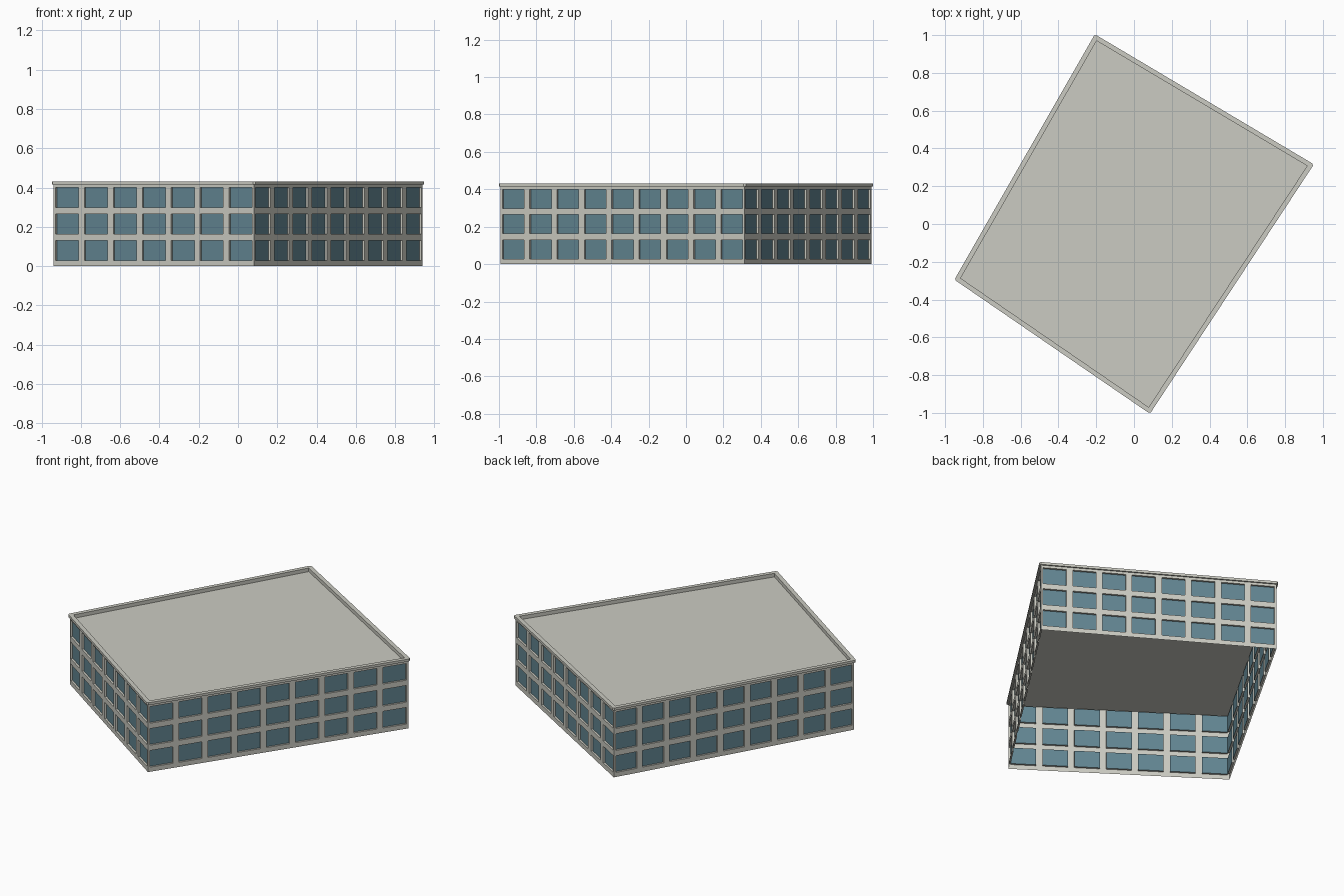
import bpy, bmesh
from mathutils import Vector
from mathutils.geometry import intersect_line_line_2d, intersect_line_line

cube = bpy.data.objects.get("Cube")
if cube:
    bpy.data.objects.remove(cube, do_unlink=True)


def material(name, rgb):
    m = bpy.data.materials.new(name)
    m.use_nodes = True
    m.diffuse_color = (*rgb, 1)
    m.node_tree.nodes["Principled BSDF"].inputs["Base Color"].default_value = (*rgb, 1)
    return m


STONE = material("pale stone", (0.60, 0.60, 0.54))
GLASS = material("blue grey glass", (0.122, 0.235, 0.285))

# Footprint corners, anticlockwise from the west corner
CORNERS = [Vector(p) for p in
           ((-0.939, -0.292, 0), (0.082, -0.992, 0), (0.9395, 0.313, 0), (-0.204, 0.992, 0))]
WALL_TOP, ROOF_Z, RIM_TOP = 0.415, 0.408, 0.43
OVERHANG, RIM_IN = 0.009, 0.016
MARGIN, GAP, RECESS = 0.012, 0.036, 0.012
ROWS = [(0.028, 0.13), (0.163, 0.265), (0.298, 0.4)]
UP = Vector((0, 0, 1))


def finish(bm, name):
    bmesh.ops.remove_doubles(bm, verts=bm.verts, dist=1e-5)
    me = bpy.data.meshes.new(name)
    bm.to_mesh(me)
    bm.free()
    me.materials.append(STONE)
    me.materials.append(GLASS)
    ob = bpy.data.objects.new(name, me)
    bpy.context.collection.objects.link(ob)
    return ob


def face(bm, points, mat=0):
    f = bm.faces.new([bm.verts.new(p) for p in points])
    f.material_index = mat


def outward(a, b):
    return (b - a).cross(UP).normalized()


# One facade: a grid of wall panels with recessed windows
def facade(name, a, b, count):
    bm = bmesh.new()
    length = (b - a).length
    along, normal = (b - a).normalized(), outward(a, b)
    width = (length - 2 * MARGIN - GAP * (count - 1)) / count
    us = [0]
    for i in range(count):
        start = MARGIN + i * (width + GAP)
        us += [start, start + width]
    us.append(length)
    zs = [0] + [z for row in ROWS for z in row] + [WALL_TOP]
    for i in range(len(us) - 1):
        for j in range(len(zs) - 1):
            quad = [a + along * u + UP * z for u, z in
                    ((us[i], zs[j]), (us[i + 1], zs[j]),
                     (us[i + 1], zs[j + 1]), (us[i], zs[j + 1]))]
            if i % 2 and j % 2:
                back = [p - normal * RECESS for p in quad]
                face(bm, back, 1)
                for k in range(4):
                    n = (k + 1) % 4
                    face(bm, (quad[k], quad[n], back[n], back[k]))
            else:
                face(bm, quad)
    finish(bm, name)


names = ("front_facade", "right_facade", "back_facade", "left_facade")
for k, (name, count) in enumerate(zip(names, (7, 9, 8, 9))):
    facade(name, CORNERS[k], CORNERS[(k + 1) % 4], count)

# Cornice rings: outer edge with clipped corners, mitred inner edge
wall, outer, inner = [], [], []
for k in range(4):
    prev, here, nxt = CORNERS[k - 1], CORNERS[k], CORNERS[(k + 1) % 4]
    n1, n2 = outward(prev, here), outward(here, nxt)
    wall += [here, here]
    outer += [here + n1 * OVERHANG, here + n2 * OVERHANG]
    miter = here - (n1 + n2) * RIM_IN / (1 + n1.dot(n2))
    inner += [miter, miter]

rings = [[p + UP * z for p in ring] for ring, z in
         ((wall, WALL_TOP), (outer, WALL_TOP), (outer, RIM_TOP),
          (inner, RIM_TOP), (inner, ROOF_Z))]
bm = bmesh.new()
for low, high in zip(rings, rings[1:]):
    for k in range(8):
        n = (k + 1) % 8
        corners = []
        for p in (low[k], low[n], high[n], high[k]):
            if all((p - q).length > 1e-5 for q in corners):
                corners.append(p)
        if len(corners) > 2:
            face(bm, corners)
finish(bm, "cornice")

# Flat roof just below the rim
bm = bmesh.new()
face(bm, [c + UP * ROOF_Z for c in CORNERS])
finish(bm, "roof")
